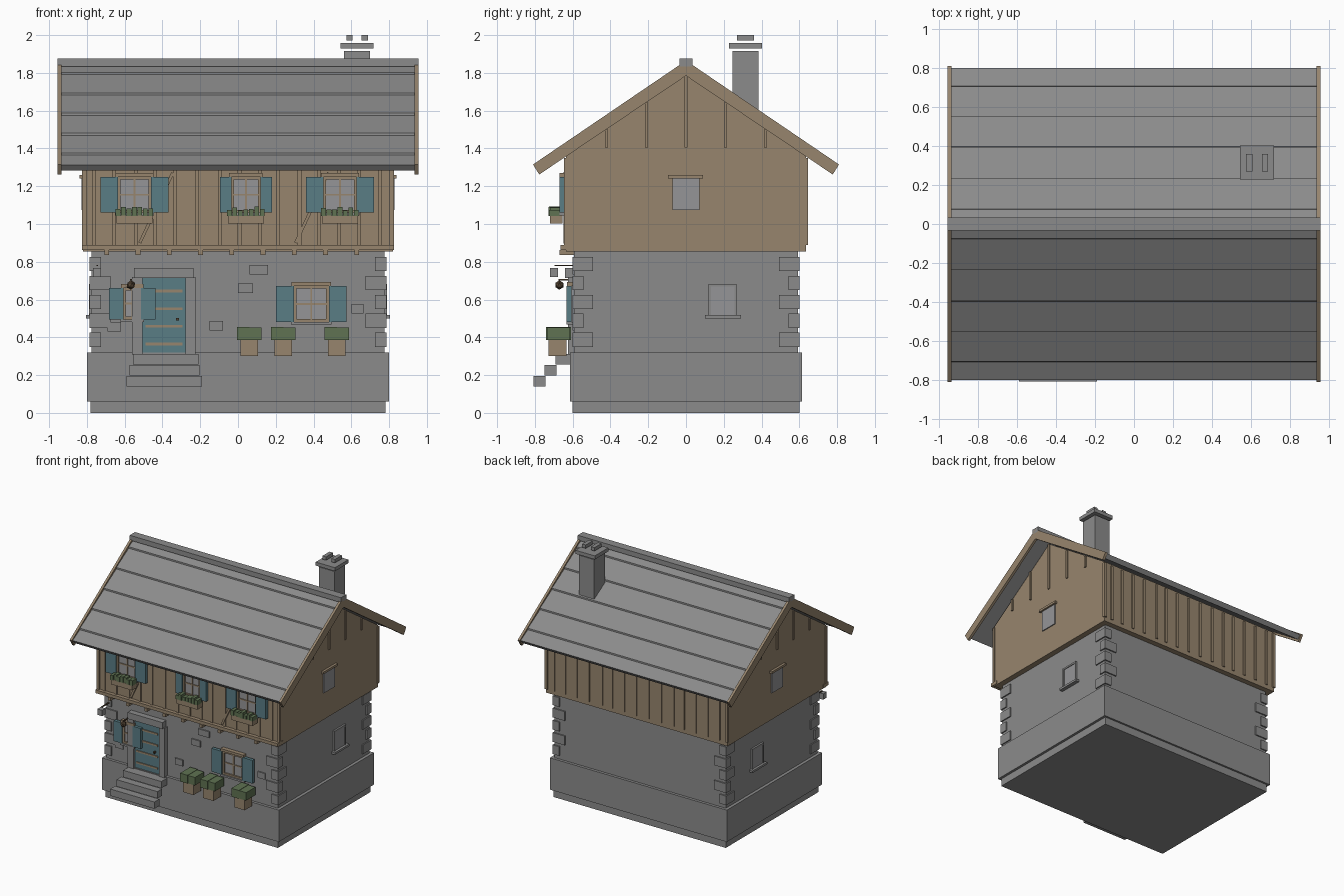
import bpy, bmesh, random
from mathutils import Matrix, Vector

random.seed(4)
cube = bpy.data.objects.get("Cube")
if cube:
    bpy.data.objects.remove(cube, do_unlink=True)


def material(name, r, g, b):
    m = bpy.data.materials.new(name)
    m.use_nodes = True
    m.diffuse_color = (r, g, b, 1)
    m.node_tree.nodes["Principled BSDF"].inputs["Base Color"].default_value = (r, g, b, 1)
    return m


STONE = material("grey stone", 0.26, 0.26, 0.26)
ROOF = material("roof grey", 0.26, 0.26, 0.26)
WOOD = material("tan timber", 0.31, 0.235, 0.155)
TEAL = material("teal paint", 0.10, 0.205, 0.235)
LEAF = material("leaf green", 0.115, 0.17, 0.085)
GLASS = material("window glass", 0.30, 0.30, 0.31)
IRON = material("dark bronze", 0.09, 0.06, 0.035)


def finish(name, bm, mat):
    bmesh.ops.recalc_face_normals(bm, faces=bm.faces)
    mesh = bpy.data.meshes.new(name)
    bm.to_mesh(mesh)
    bm.free()
    mesh.materials.append(mat)
    ob = bpy.data.objects.new(name, mesh)
    bpy.context.collection.objects.link(ob)
    return ob


def boxes(name, mat, *bounds):
    """One object from boxes given as (x0, x1, y0, y1, z0, z1)."""
    bm = bmesh.new()
    for x0, x1, y0, y1, z0, z1 in bounds:
        c = Vector((x0 + x1, y0 + y1, z0 + z1)) / 2
        s = Matrix.Diagonal((abs(x1 - x0), y1 - y0, z1 - z0, 1))
        bmesh.ops.create_cube(bm, size=1, matrix=Matrix.Translation(c) @ s)
    return finish(name, bm, mat)


def prism(name, mat, profile, x0, x1):
    """Extrude a y-z outline along x."""
    bm = bmesh.new()
    face = bm.faces.new([bm.verts.new((x0, y, z)) for y, z in profile])
    new = bmesh.ops.extrude_face_region(bm, geom=[face])["geom"]
    bmesh.ops.translate(bm, vec=(x1 - x0, 0, 0),
                        verts=[v for v in new if isinstance(v, bmesh.types.BMVert)])
    return finish(name, bm, mat)


def mirrored(half):
    """Complete a symmetric outline from its +y half, ridge points excluded."""
    return half + [(-y, z) for y, z in reversed(half)]


# Stone ground floor
boxes("footing", STONE, (-.78, .78, -.6, .6, 0, .06))
boxes("base_course", STONE, (-.8, .8, -.615, .615, .06, .32))
boxes("ground_floor_wall", STONE, (-.775, .775, -.592, .592, .32, .86))

# Alternating corner stones
quoins = []
for sx in (-1, 1):
    for sy in (-1, 1):
        for i in range(5):
            lx, ly = (.11, .06) if i % 2 else (.06, .11)
            z = .35 + i * .1
            xs, ys = sorted((sx * .785, sx * (.785 - lx))), sorted((sy * .602, sy * (.602 - ly)))
            quoins.append((*xs, *ys, z, z + .075))
boxes("corner_stones", STONE, *quoins)

# Proud stones in the front wall
boxes("wall_stones", STONE, *[(x, x + w, -.602, -.58, z, z + .05) for x, z, w in
      ((.06, .733, .1), (0, .635, .08), (-.15, .437, .07), (.6, .527, .065), (-.69, .43, .07))])

# Timber upper floor with gables
prism("upper_floor_wall", WOOD,
      [(-.635, .855), (.635, .855), (.635, 1.36), (0, 1.79), (-.635, 1.36)], -.82, .82)
boxes("sill_beam", WOOD, (-.825, .825, -.665, -.6, .862, .888))
boxes("joist_ends", WOOD, *[(-.708 + i * .1655, -.683 + i * .1655, -.67, -.58, .836, .862)
                            for i in range(9)])
boxes("corner_posts", WOOD, *[(x - .012, x + .012, y - .01, y + .01, .888, 1.35)
                              for x in (-.815, .815) for y in (-.635, .635)])
battens = []
for sy in (-1, 1):
    for i in range(15):
        x = -.755 + i * .108 + random.uniform(-.012, .012)
        battens.append((x - .01, x + .01, sy * .636 - .007, sy * .636 + .007, .888, 1.345))
boxes("wall_battens", WOOD, *battens)
boxes("gable_studs", WOOD, *[(s * .81, s * .83, y - .008, y + .008, 1.405, 1.785 - .68 * abs(y))
                             for s in (-1, 1) for y in (-.42, -.21, 0, .21, .42)])

# Diagonal braces
for name, x in (("left_brace", .305), ("right_brace", -.52)):
    brace = boxes(name, WOOD, (-.008, .008, -.648, -.63, 0, .41))
    brace.location = (x, 0, .9)
    brace.rotation_euler.y = .44

# Roof with stepped courses
courses = (0, .075, .235, .395, .55, .705, .8)
slope = lambda y: 1.845 - .675 * y
outline = [(0, slope(0))]
for a, b in zip(courses, courses[1:]):
    outline += [(a + .001, slope(a) - .004), (b, slope(b) + .008)]
underside = [(.775, 1.283), (0, 1.8)]
for side, s in (("front", -1), ("back", 1)):
    prism(side + "_roof", ROOF, [(s * y, z) for y, z in outline + underside], -.937, .937)
boxes("ridge_cap", ROOF, (-.955, .955, -.034, .034, 1.835, 1.875))
barge = [(0, 1.865), (.81, 1.315), (.777, 1.262), (0, 1.785)]
for side, s in (("right", -1), ("left", 1)):
    for end, t in (("front", -1), ("back", 1)):
        prism(f"{side}_{end}_bargeboard", WOOD, [(t * y, z) for y, z in barge], s * .935, s * .955)

# Chimney
boxes("chimney_shaft", STONE, (.56, .7, .245, .385, 1.5, 1.915))
boxes("chimney_cap", STONE, (.543, .717, .228, .402, 1.928, 1.957))
boxes("chimney_pots", STONE, *[(x, x + .032, .27, .36, 1.972, 2) for x in (.575, .655)])


def window(name, cx, w, z0, z1, wall, shutter):
    """Framed window with cross bars, lintel and a pair of panelled shutters."""
    l, r, t = cx - w / 2, cx + w / 2, .014
    mid = (z0 + z1) / 2
    boxes(name + "_glass", GLASS, (l, r, wall - .012, wall + .01, z0, z1))
    boxes(name + "_frame", WOOD,
          (l, l + t, wall - .024, wall, z0, z1), (r - t, r, wall - .024, wall, z0, z1),
          (l, r, wall - .024, wall, z0, z0 + t), (l, r, wall - .024, wall, z1 - t, z1),
          (cx - .005, cx + .005, wall - .018, wall, z0, z1),
          (l, r, wall - .018, wall, mid - .005, mid + .005))
    boxes(name + "_lintel", WOOD, (l - .012, r + .012, wall - .034, wall, z1, z1 + .02))
    boxes(name + "_sill", STONE, (l - .015, r + .015, wall - .035, wall, z0 - .015, z0))
    for side, a, b in (("right", l - shutter, l), ("left", r, r + shutter)):
        boxes(f"{name}_{side}_shutter", TEAL, (a, b, wall - .035, wall - .008, z0, z1))


# Upper windows with flower boxes
for name, cx, w, sh in (("upper_right_window", -.548, .176, .092),
                        ("upper_middle_window", .042, .154, .06),
                        ("upper_left_window", .54, .176, .092)):
    window(name, cx, w, 1.06, 1.25, -.635, sh)
    boxes(name + "_flower_box", WOOD, (cx - .095, cx + .095, -.72, -.655, 1.003, 1.045))
    plants = []
    for i in range(7):
        x, z = cx - .1 + i * .029, random.uniform(1.07, 1.092)
        plants.append((x, x + .025, -.728 + random.uniform(0, .012), -.67, 1.042, z))
    boxes(name + "_flowers", LEAF, *plants)

# Ground floor windows
window("lower_left_window", .388, .185, .482, .672, -.597, .093)
window("lower_right_window", -.56, .095, .495, .662, -.597, .075)

# Side windows
for side, s in (("right", -1), ("left", 1)):
    boxes(side + "_side_glass", GLASS, (s * .81, s * .828, -.072, .072, 1.075, 1.24),
          (s * .765, s * .785, .13, .26, .515, .67))
    boxes(side + "_side_lintel", WOOD, (s * .81, s * .84, -.095, .09, 1.242, 1.26))
    boxes(side + "_side_surround", STONE, (s * .765, s * .79, .12, .132, .515, .682),
          (s * .765, s * .79, .256, .268, .515, .682), (s * .765, s * .79, .12, .268, .668, .682),
          (s * .765, s * .805, .1, .29, .5, .517))

# Door
boxes("door_surround", STONE, (-.56, -.505, -.625, -.58, .31, .72),
      (-.277, -.225, -.625, -.58, .31, .72), (-.55, -.235, -.64, -.58, .715, .768))
boxes("door_panel", TEAL, (-.505, -.277, -.61, -.58, .31, .715))
boxes("door_slats", WOOD, *[(-.49, -.295, -.617, -.6, z, z + .014)
                            for z in (.358, .452, .545, .638)])
boxes("door_handle", IRON, (-.327, -.313, -.63, -.6, .488, .502))
boxes("door_steps", STONE, (-.59, -.19, -.808, -.745, .14, .195),
      (-.575, -.205, -.748, -.686, .198, .253), (-.555, -.21, -.69, -.6, .257, .312))

# Lantern by the door
bm = bmesh.new()
bmesh.ops.create_icosphere(bm, subdivisions=1, radius=.025,
                           matrix=Matrix.Translation((-.567, -.67, .677)))
finish("lantern", bm, IRON)
boxes("lantern_arm", IRON, (-.572, -.562, -.675, -.59, .7, .708))

# Hanging plaque at the corner
boxes("plaque_arm", IRON, (-.75, -.74, -.695, -.59, .777, .784))
boxes("plaque", STONE, (-.767, -.724, -.72, -.677, .72, .768))

# Potted shrubs along the front
for name, cx in (("right_pot", .06), ("middle_pot", .24), ("left_pot", .523)):
    boxes(name, WOOD, (cx - .047, cx + .047, -.727, -.632, .3, .39))
    boxes(name + "_shrub", LEAF, (cx - .065, cx + .002, -.74, -.61, .387, .455),
          (cx + .002, cx + .065, -.735, -.615, .387, .452))
